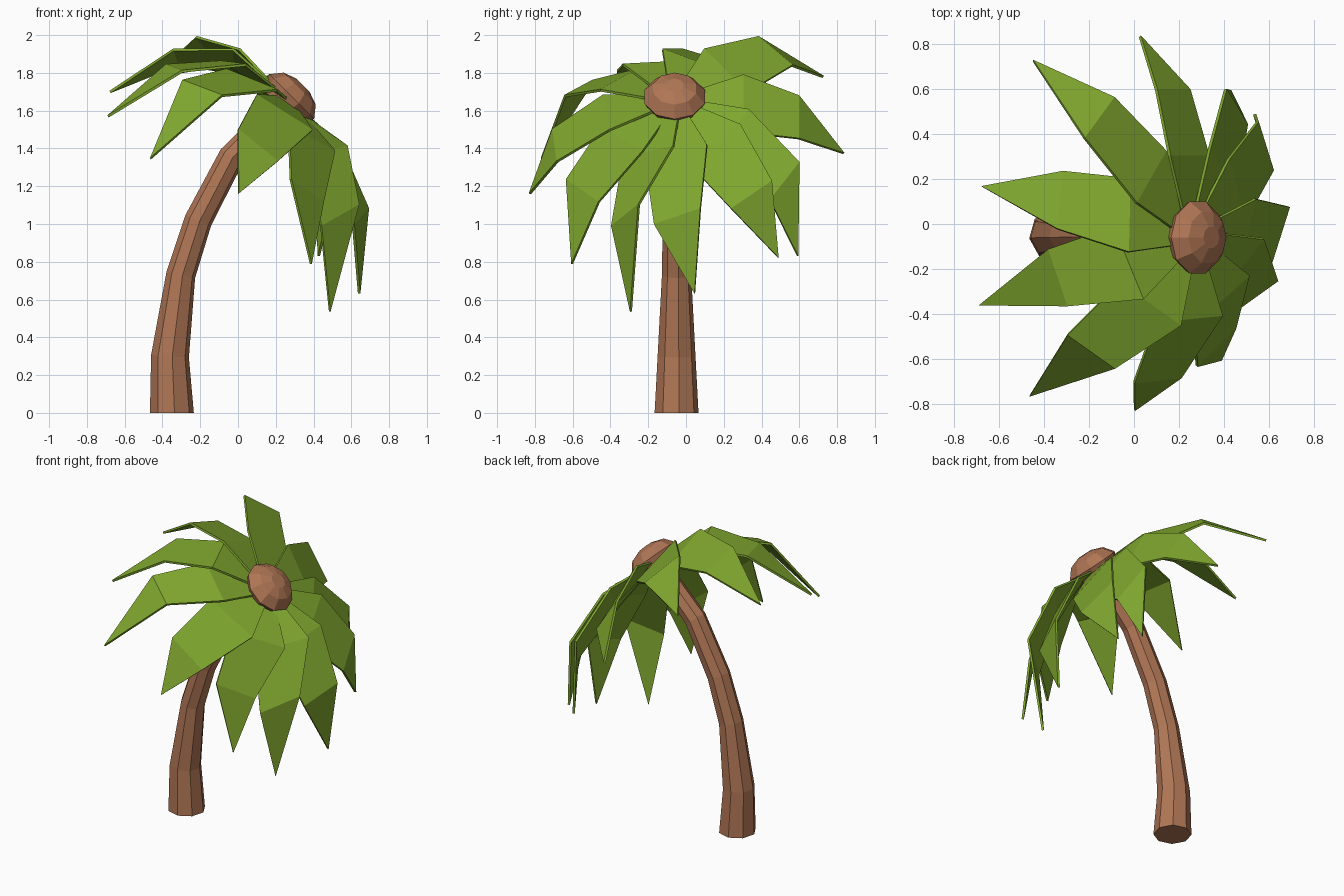
import bpy, bmesh, math
from mathutils import Vector, Matrix

cube = bpy.data.objects.get("Cube")
if cube:
    bpy.data.objects.remove(cube, do_unlink=True)


def make_material(name, color):
    mat = bpy.data.materials.new(name)
    mat.use_nodes = True
    mat.diffuse_color = (*color, 1)
    bsdf = next(n for n in mat.node_tree.nodes if n.type == "BSDF_PRINCIPLED")
    bsdf.inputs["Base Color"].default_value = (*color, 1)
    bsdf.inputs["Roughness"].default_value = 0.9
    return mat


bark = make_material("bark brown", (0.43, 0.18, 0.09))
leaf_green = make_material("leaf green", (0.215, 0.385, 0.028))


def make_object(name, bm, mat):
    mesh = bpy.data.meshes.new(name)
    bm.to_mesh(mesh)
    bm.free()
    mesh.materials.append(mat)
    obj = bpy.data.objects.new(name, mesh)
    bpy.context.collection.objects.link(obj)
    return obj


# Crown frame: the axis leans towards +x
CROWN = Vector((0.27, -0.06, 1.66))
AXIS = Vector((1, 0, 1)).normalized()
DOWNHILL = Vector((1, 0, -1)).normalized()
SIDE = Vector((0, 1, 0))


def crown_point(angle, radius, height, sideways=0):
    """Polar position around the crown axis, shifted along the tangent."""
    c, s = math.cos(angle), math.sin(angle)
    radial = DOWNHILL * c + SIDE * s
    tangent = SIDE * c - DOWNHILL * s
    return CROWN + radial * radius + tangent * sideways + AXIS * height


def loft(name, rings, mat):
    """Skin a list of point rings and cap both ends."""
    bm = bmesh.new()
    loops = [[bm.verts.new(p) for p in ring] for ring in rings]
    count = len(loops[0])
    for low, high in zip(loops, loops[1:]):
        for i in range(count):
            j = (i + 1) % count
            bm.faces.new((low[i], low[j], high[j], high[i]))
    bm.faces.new(loops[0][::-1])
    bm.faces.new(loops[-1])
    bmesh.ops.recalc_face_normals(bm, faces=bm.faces)
    return make_object(name, bm, mat)


# Curved, tapering eight-sided trunk: x, z, radius
TRUNK_SIDES = 8
trunk_path = [(-0.35, 0, 0.117), (-0.36, 0.3, 0.101), (-0.303, 0.73, 0.078),
              (-0.21, 1.02, 0.074), (-0.035, 1.355, 0.07), (0.24, 1.64, 0.06)]
trunk_rings = []
for k, (x, z, radius) in enumerate(trunk_path):
    before = trunk_path[max(k - 1, 0)]
    after = trunk_path[min(k + 1, len(trunk_path) - 1)]
    lean = math.atan2(after[0] - before[0], after[1] - before[1]) if k else 0
    turn = Matrix.Rotation(lean, 3, "Y")
    ring = []
    for i in range(TRUNK_SIDES):
        a = math.tau * (i + 0.15) / TRUNK_SIDES
        offset = turn @ Vector((math.cos(a) * radius, math.sin(a) * radius, 0))
        ring.append(Vector((x, -0.05, z)) + offset)
    trunk_rings.append(ring)
loft("trunk", trunk_rings, bark)

# Faceted knob on top of the trunk: radius, height
KNOB_SIDES = 10
knob_profile = [(0.13, -0.06), (0.168, 0.02), (0.12, 0.08), (0.05, 0.105)]
loft("crown_knob", [[crown_point(math.tau * i / KNOB_SIDES, r, h)
                     for i in range(KNOB_SIDES)] for r, h in knob_profile], bark)


def make_leaf(name, bend, twist, tip):
    """Flat-panelled leaf: narrow root, wide shoulder, bend and pointed tip."""
    angle, radius, drop = math.radians(bend[0]), bend[1], bend[2]
    # radius, height, half width, twist
    stations = [(0.09, -0.01, 0.06, 10),
                (0.365, -0.22 * drop, 0.175, 10 + 0.45 * twist),
                (radius, -drop, 0.135, twist)]
    bm = bmesh.new()
    pairs = []
    for r, h, half, roll in stations:
        side = half * math.cos(math.radians(roll))
        lift = half * math.sin(math.radians(roll))
        pairs.append([bm.verts.new(crown_point(angle, r, h + s * lift, s * side))
                      for s in (-1, 1)])
    for (a, b), (c, d) in zip(pairs, pairs[1:]):
        bm.faces.new((a, c, d, b))
    point = bm.verts.new(crown_point(math.radians(tip[0]), tip[1], -tip[2]))
    bm.faces.new((pairs[-1][0], point, pairs[-1][1]))
    leaf = make_object(name, bm, leaf_green)
    solid = leaf.modifiers.new("thickness", "SOLIDIFY")
    solid.thickness = 0.014
    solid.offset = -1


# Angle, radius and drop at the bend; twist; the same three at the tip
leaves = [((275, 0.64, 0.285), 6, (282, 0.79, 0.54)),
          ((310, 0.64, 0.27), 8, (322, 0.89, 0.53)),
          ((337, 0.68, 0.24), 55, (346, 0.98, 0.64)),
          ((1, 0.71, 0.165), 25, (6, 1.0, 0.46)),
          ((35, 0.71, 0.13), 12, (35, 0.96, 0.40)),
          ((53, 0.73, 0.17), 16, (43, 0.96, 0.47)),
          ((90, 0.66, 0.13), 12, (88, 0.90, 0.37)),
          ((132, 0.72, 0.115), 3, (127, 0.99, 0.42)),
          ((164, 0.61, 0.26), 8, (162, 0.74, 0.64)),
          ((198, 0.58, 0.31), 8, (206, 0.69, 0.74)),
          ((234, 0.63, 0.28), 20, (247, 0.77, 0.74))]
for number, (bend, twist, tip) in enumerate(leaves, 1):
    make_leaf(f"palm_leaf_{number}", bend, twist, tip)
